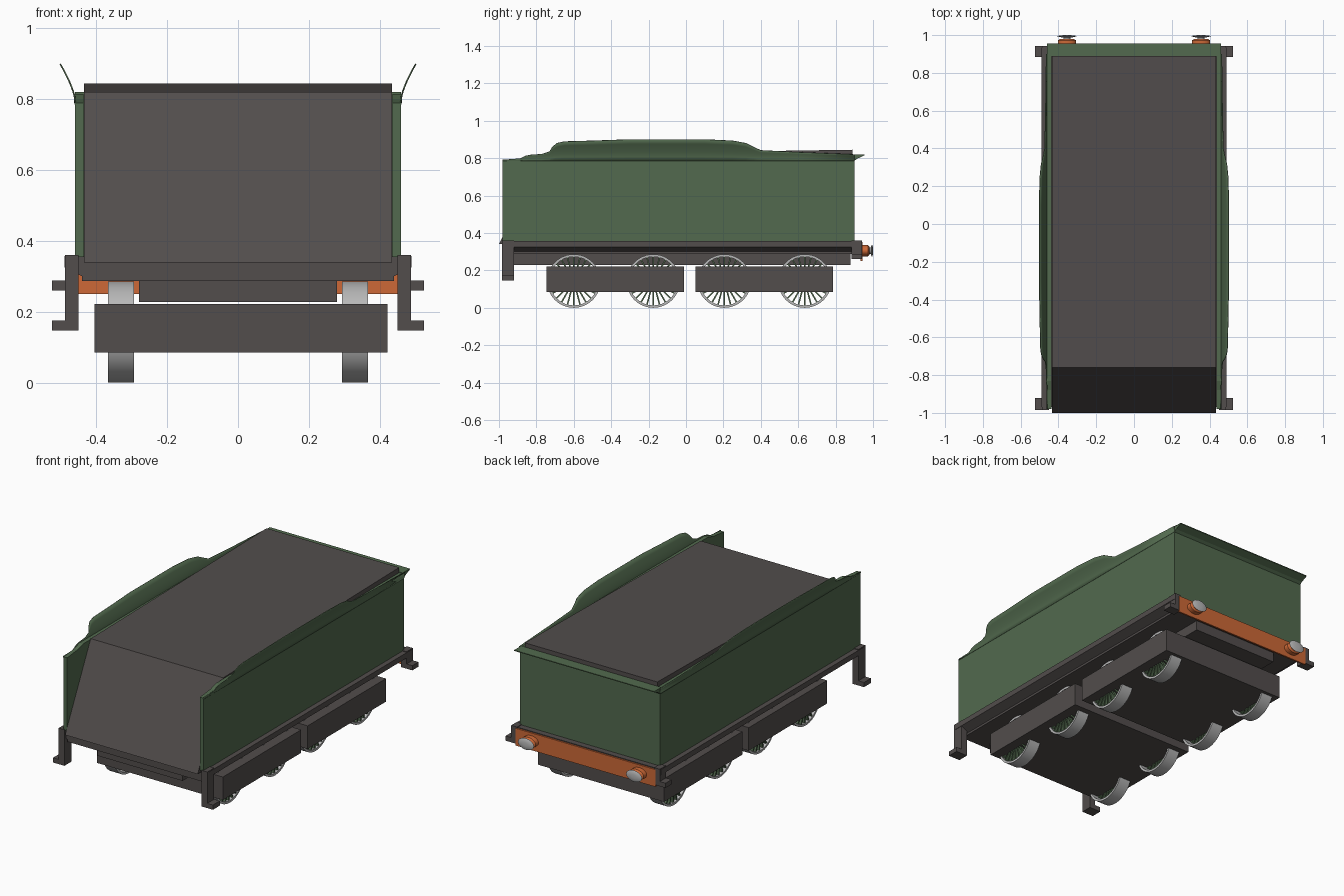
import bpy, bmesh, math
from mathutils import Matrix, Vector

if "Cube" in bpy.data.objects:
    bpy.data.objects.remove(bpy.data.objects["Cube"])


def srgb(r, g, b):
    return tuple(((c / 255 + 0.055) / 1.055) ** 2.4 for c in (r, g, b)) + (1,)


def material(name, rgb):
    m = bpy.data.materials.new(name)
    m.diffuse_color = srgb(*rgb)
    m.use_nodes = True
    m.node_tree.nodes["Principled BSDF"].inputs["Base Color"].default_value = m.diffuse_color
    return m


GREEN = material("body green", (82, 106, 78))
GREY = material("dark grey", (82, 77, 76))
ORANGE = material("orange", (205, 105, 55))
SILVER = material("silver", (185, 185, 185))


def finish(name, bm, mat, smooth=False):
    bmesh.ops.recalc_face_normals(bm, faces=bm.faces)
    me = bpy.data.meshes.new(name)
    bm.to_mesh(me)
    bm.free()
    ob = bpy.data.objects.new(name, me)
    bpy.context.collection.objects.link(ob)
    me.materials.append(mat)
    if smooth:
        bpy.ops.object.select_all(action='DESELECT')
        ob.select_set(True)
        bpy.context.view_layer.objects.active = ob
        bpy.ops.object.shade_smooth_by_angle(angle=math.radians(35))
    return ob


def add_box(bm, x0, x1, y0, y1, z0, z1):
    m = Matrix.Translation(((x0 + x1) / 2, (y0 + y1) / 2, (z0 + z1) / 2))
    bmesh.ops.create_cube(bm, size=1, matrix=m @ Matrix.Diagonal((x1 - x0, y1 - y0, z1 - z0, 1)))


def box(name, mat, *dims):
    bm = bmesh.new()
    add_box(bm, *dims)
    return finish(name, bm, mat)


def prism(name, mat, pts, a, b, axis):
    """Extrude a profile along x (pts are y,z) or along y (pts are x,z)."""
    bm = bmesh.new()
    put = (lambda p, t: (t, p[0], p[1])) if axis == 'x' else (lambda p, t: (p[0], t, p[1]))
    f = bm.faces.new([bm.verts.new(put(p, a)) for p in pts])
    r = bmesh.ops.extrude_face_region(bm, geom=[f])
    step = Vector((b - a, 0, 0)) if axis == 'x' else Vector((0, b - a, 0))
    bmesh.ops.translate(bm, vec=step, verts=[v for v in r['geom'] if isinstance(v, bmesh.types.BMVert)])
    return finish(name, bm, mat)


def lathe(name, mat, profile, centre, axis, segs=32, squash=1.0, closed=False):
    """Revolve (radius, distance) points round x or y."""
    bm = bmesh.new()
    rings = []
    for r, d in profile:
        ring = []
        for i in range(segs):
            a = 2 * math.pi * i / segs
            u, w = r * math.cos(a), r * math.sin(a) * squash
            p = (d, u, w) if axis == 'x' else (u, d, w)
            ring.append(bm.verts.new(Vector(p) + Vector(centre)))
        rings.append(ring)
    pairs = list(zip(rings, rings[1:])) + ([(rings[-1], rings[0])] if closed else [])
    for p, q in pairs:
        for i in range(segs):
            j = (i + 1) % segs
            bm.faces.new((p[i], p[j], q[j], q[i]))
    if not closed:
        bm.faces.new(rings[0])
        bm.faces.new(rings[-1])
    return finish(name, bm, mat, True)


# Coal bunker with sloping front
prism("bunker", GREY, [(-1.0, .34), (.89, .34), (.89, .845), (-.76, .82)], -.435, .435, 'x')

# Side plates and back plate with outward lip
side = [(-.98, .355), (.90, .355), (.90, .815), (-.83, .815), (-.88, .80), (-.98, .79)]
for s, n in ((-1, "left"), (1, "right")):
    prism(n + "_side_plate", GREEN, side, s * .436, s * .46, 'x')
prism("back_plate", GREEN, [(.888, .355), (.90, .355), (.90, .785), (.915, .797), (.955, .815),
                            (.955, .82), (.888, .82)], -.46, .46, 'x')

# Flared upper side panels, cut to a stepped outline
outline = [(-.98, .793), (-.89, .796), (-.86, .812), (-.83, .818), (-.77, .822), (-.73, .835),
           (-.715, .86), (-.69, .88), (-.65, .889), (-.5, .893), (-.3, .9), (.1, .9), (.25, .893),
           (.32, .88), (.36, .86), (.40, .842), (.6, .832), (.90, .82)]
for s, n in ((-1, "left"), (1, "right")):
    bm = bmesh.new()
    cols = []
    for y, h in outline:
        col = []
        for k in range(6):
            z = .785 + (h - .785) * k / 5
            t = max(0, (z - .80) / .1)
            col.append(bm.verts.new((s * (.46 + .042 * t ** 1.4), y, z)))
        cols.append(col)
    for a, b in zip(cols, cols[1:]):
        for k in range(5):
            bm.faces.new((a[k], b[k], b[k + 1], a[k + 1]))
    ob = finish(n + "_flare", bm, GREEN, True)
    mod = ob.modifiers.new("thickness", 'SOLIDIFY')
    mod.thickness = .004
    mod.offset = 0

# Footplate with tucked-under edges, and narrower underframe
half = [(.49, .357), (.49, .325), (.44, .30), (.44, .287)]
prism("footplate", GREY, half + [(-x, z) for x, z in reversed(half)], -.97, .935, 'y')
box("underframe", GREY, -.28, .28, -.92, .88, .228, .29)

# Corner step brackets: tall at the front, short at the rear
for s, n in ((-1, "left"), (1, "right")):
    for end, y0, y1, zb in (("front", -.985, -.92, .147), ("rear", .885, .942, .26)):
        pts = [(.45, .361), (.488, .361), (.488, zb + .028), (.525, zb + .028), (.525, zb), (.45, zb)]
        prism(f"{end}_{n}_step", GREY, [(s * x, z) for x, z in pts], y0, y1, 'y')

# Buffer beam and buffers
box("buffer_beam", ORANGE, -.46, .46, .934, .944, .25, .352)
for s, n in ((-1, "left"), (1, "right")):
    c = (s * .355, 0, .305)
    lathe(n + "_buffer_base", ORANGE, [(.048, .94), (.048, .972), (.035, .98)], c, 'y', squash=.65)
    lathe(n + "_buffer_stem", SILVER, [(.018, .975), (.018, .992)], c, 'y', 16)
    lathe(n + "_buffer_head", SILVER, [(.03, .988), (.052, .994), (.04, .998), (.015, 1.0)], c, 'y', squash=.65)

# Bogie frames
box("front_bogie", GREY, -.405, .422, -.745, -.01, .085, .222)
box("rear_bogie", GREY, -.405, .422, .05, .785, .085, .222)

# Spoked wheels
R, SPOKES = .143, 24
for i, y in enumerate((-.6, -.175, .205, .635)):
    for s, n in ((-1, "left"), (1, "right")):
        c = Vector((s * .33, y, R))
        lathe(f"{n}_wheel_rim_{i + 1}", SILVER, [(R, -.037), (R, .037), (.130, .037), (.130, -.037)],
              c, 'x', 48, closed=True)
        bm = bmesh.new()
        for k in range(SPOKES):
            start = len(bm.verts)
            add_box(bm, -.012, .012, -.004, .004, .01, .133)
            bm.verts.ensure_lookup_table()
            rot = Matrix.Rotation(2 * math.pi * k / SPOKES, 4, 'X')
            bmesh.ops.transform(bm, matrix=Matrix.Translation(c + Vector((s * .02, 0, 0))) @ rot,
                                verts=bm.verts[start:])
        finish(f"{n}_wheel_spokes_{i + 1}", bm, GREEN)
